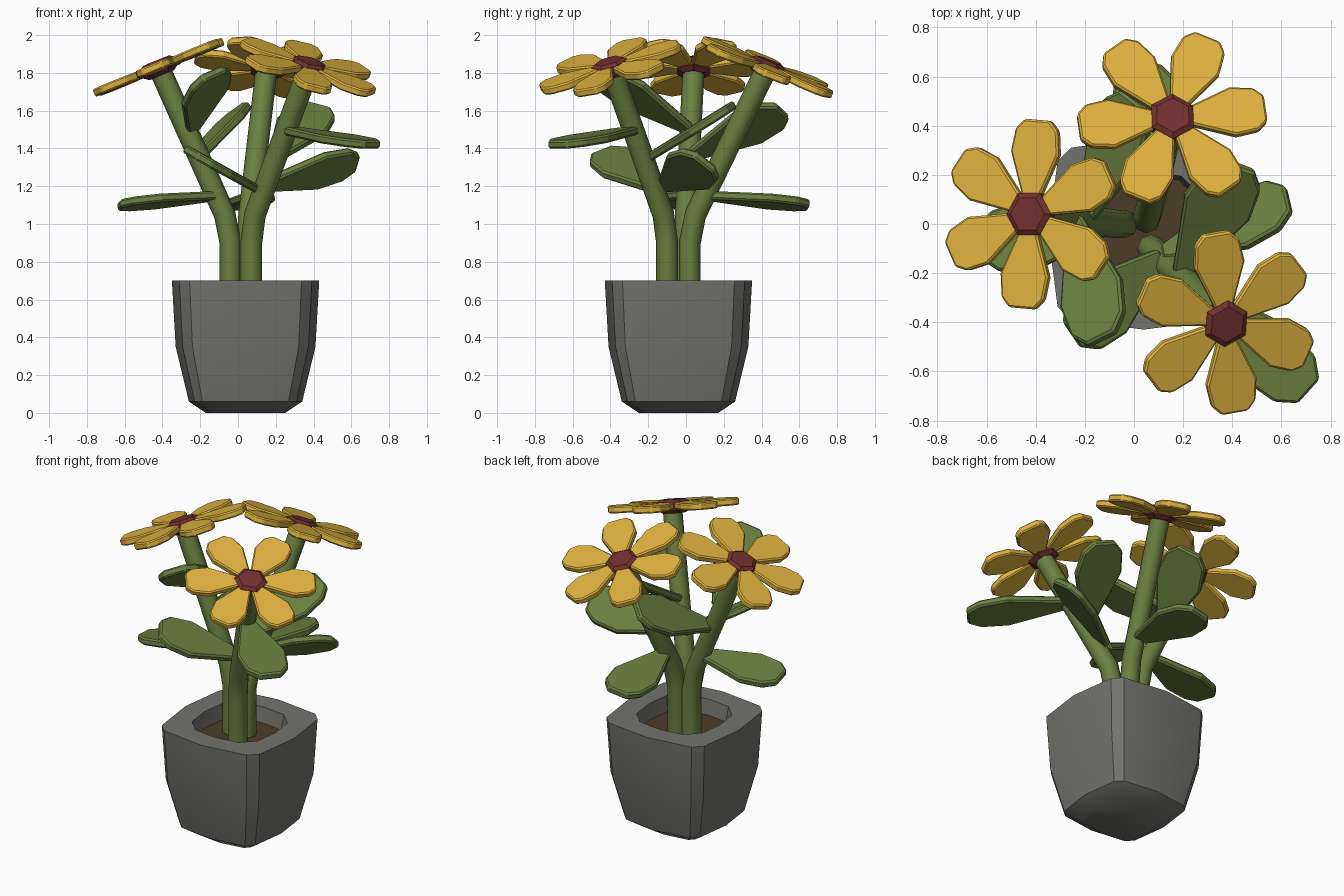
import bpy, bmesh, math
from mathutils import Vector, Matrix

if "Cube" in bpy.data.objects:
    bpy.data.objects.remove(bpy.data.objects["Cube"])


def material(name, rgb):
    m = bpy.data.materials.new(name)
    m.diffuse_color = (*rgb, 1)
    m.use_nodes = True
    m.node_tree.nodes["Principled BSDF"].inputs["Base Color"].default_value = m.diffuse_color
    return m


GREY = material("pot grey", (0.17, 0.175, 0.155))
BROWN = material("soil brown", (0.075, 0.045, 0.022))
GREEN = material("leaf green", (0.145, 0.215, 0.052))
YELLOW = material("petal yellow", (0.74, 0.45, 0.05))
RED = material("flower centre red", (0.17, 0.03, 0.03))


def finish(bm, name, mat, bevel=0, smooth=None):
    bmesh.ops.recalc_face_normals(bm, faces=bm.faces[:])
    me = bpy.data.meshes.new(name)
    bm.to_mesh(me)
    bm.free()
    me.materials.append(mat)
    ob = bpy.data.objects.new(name, me)
    bpy.context.collection.objects.link(ob)
    if bevel:
        b = ob.modifiers.new("bevel", "BEVEL")
        b.width, b.segments = bevel, 1
    if smooth:
        bpy.ops.object.select_all(action='DESELECT')
        ob.select_set(True)
        bpy.context.view_layer.objects.active = ob
        bpy.ops.object.shade_smooth_by_angle(angle=math.radians(smooth))
    return ob


def loft(bm, rings):
    """Skin a list of point rings and cap both ends."""
    vs = [[bm.verts.new(p) for p in r] for r in rings]
    n = len(vs[0])
    for a, b in zip(vs, vs[1:]):
        for i in range(n):
            j = (i + 1) % n
            bm.faces.new((a[i], a[j], b[j], b[i]))
    bm.faces.new(vs[0][::-1])
    bm.faces.new(vs[-1])


def slab(bm, outline, thick, mat):
    """Flat plate: (along, half width) outline mirrored across its axis."""
    pts = outline + [(x, -w) for x, w in reversed(outline)]
    loft(bm, [[mat @ Vector((x, y, z)) for x, y in pts]
              for z in (-thick / 2, thick / 2)])


# Pot: bulged square rings up the outside, over the rim, down to the soil
PX, PY = 0.04, -0.04
quarter = [(1, 0), (0.9, 0.76), (0.76, 0.9)]
inner_q = [(1, 0), (0.92, 0.6), (0.6, 0.92)]


def pot_ring(half, z, q=quarter):
    out = []
    for k in range(4):
        c, s = [(1, 0), (0, 1), (-1, 0), (0, -1)][k]
        out += [(PX + half * (x * c - y * s), PY + half * (x * s + y * c), z)
                for x, y in q]
    return out


bm = bmesh.new()
loft(bm, [pot_ring(0.21, 0), pot_ring(0.30, 0.06), pot_ring(0.37, 0.35),
          pot_ring(0.39, 0.70), pot_ring(0.255, 0.70, inner_q),
          pot_ring(0.235, 0.58, inner_q)])
finish(bm, "pot", GREY, smooth=35)

bm = bmesh.new()
loft(bm, [pot_ring(0.234, 0.585, inner_q), pot_ring(0.238, 0.605, inner_q)])
finish(bm, "soil", BROWN)

# Stems: straight up from the soil, then leaning outwards
stems = {
    "left": [(-0.04, 0.0, 0.59), (-0.04, 0.0, 0.90), (-0.07, 0.0, 1.05), (-0.41, 0.04, 1.81)],
    "back": [(0.05, 0.02, 0.59), (0.05, 0.02, 0.90), (0.06, 0.05, 1.05), (0.15, 0.42, 1.81)],
    "front": [(0.07, -0.10, 0.59), (0.07, -0.10, 0.90), (0.09, -0.12, 1.05), (0.37, -0.39, 1.81)],
}
for name, path in stems.items():
    path = [Vector(p) for p in path]
    rings = []
    for i, p in enumerate(path):
        d = (path[min(i + 1, 3)] - path[max(i - 1, 0)]).normalized()
        rot = Vector((0, 0, 1)).rotation_difference(d)
        rings.append([p + rot @ Vector((0.058 * math.cos(a), 0.058 * math.sin(a), 0))
                      for a in (math.tau * k / 8 for k in range(8))])
    bm = bmesh.new()
    loft(bm, rings)
    finish(bm, name + "_stem", GREEN, smooth=50)

# Flowers: six petals round a chamfered six-sided centre
petal = [(0.07, 0.038), (0.25, 0.105), (0.345, 0.092), (0.385, 0.055)]
# name, centre, facing, petal angle, centre angle
flowers = [
    ("left", (-0.42, 0.04, 1.83), (-0.38, 0.02, 0.93), 25, 0),
    ("back", (0.155, 0.43, 1.83), (0.09, 0.37, 0.93), 7, 30),
    ("front", (0.37, -0.40, 1.83), (0.27, -0.27, 0.93), 38, 28),
]
for name, c, n, pa, ca in flowers:
    rot = Vector((0, 0, 1)).rotation_difference(Vector(n).normalized())
    base = Matrix.Translation(c) @ rot.to_matrix().to_4x4()
    bm = bmesh.new()
    for k in range(6):
        slab(bm, petal, 0.042, base @ Matrix.Rotation(math.radians(pa + 60 * k), 4, 'Z'))
    finish(bm, name + "_petals", YELLOW, bevel=0.008)
    bm = bmesh.new()
    loft(bm, [[base @ Vector((r * math.cos(a), r * math.sin(a), z))
               for a in (math.radians(ca + 60 * k) for k in range(6))]
              for r, z in ((0.07, -0.045), (0.098, -0.025), (0.098, 0.022), (0.075, 0.037))])
    finish(bm, name + "_flower_centre", RED)

# Leaves: base on a stem, tip, and the direction the upper face looks
leaves = [
    ((-0.09, 0.00, 1.15), (-0.63, -0.08, 1.10), (0.0, 0.15, 1)),
    ((0.07, 0.10, 1.15), (0.04, 0.65, 1.10), (-0.15, 0.0, 1)),
    ((0.24, -0.26, 1.50), (0.71, -0.68, 1.42), (0.1, -0.1, 1)),
    ((-0.24, 0.02, 1.50), (-0.13, -0.47, 1.80), (-0.5, 0.3, 0.8)),
    ((0.11, -0.13, 1.18), (-0.25, -0.45, 1.38), (0.5, 0.0, 0.85)),
    ((-0.20, 0.02, 1.36), (0.00, 0.51, 1.60), (-0.6, -0.05, 0.8)),
    ((0.12, -0.12, 1.20), (0.63, 0.10, 1.33), (-0.4, 0.55, 0.83)),
    ((0.19, -0.20, 1.35), (0.43, 0.24, 1.62), (0.0, -0.57, 0.82)),
]
for i, (b, t, up) in enumerate(leaves):
    b, t, up = Vector(b), Vector(t), Vector(up)
    length = (t - b).length
    x = (t - b).normalized()
    y = up.cross(x).normalized()
    z = x.cross(y)
    m = Matrix((x, y, z)).transposed().to_4x4()
    m.translation = b
    bm = bmesh.new()
    slab(bm, [(0, 0.035), (length * 0.62, 0.145), (length * 0.88, 0.125), (length, 0.065)],
         0.045, m)
    finish(bm, f"leaf_{i + 1}", GREEN, bevel=0.01)
